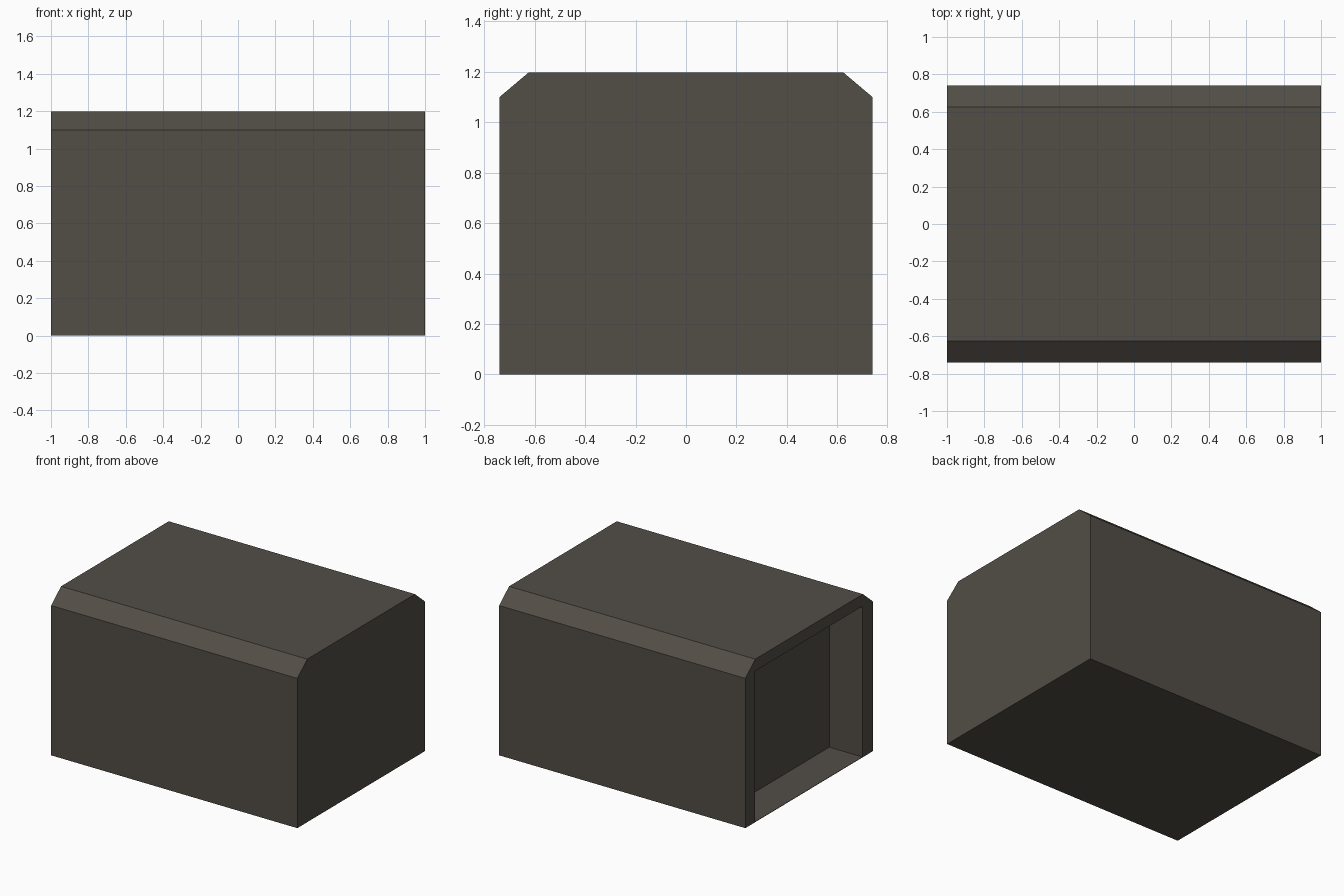
import bpy, bmesh

if "Cube" in bpy.data.objects:
    bpy.data.objects.remove(bpy.data.objects["Cube"])

# One dark warm grey for the whole model
grey = bpy.data.materials.new("dark warm grey")
grey.diffuse_color = (0.084, 0.074, 0.061, 1)
grey.use_nodes = True
grey.node_tree.nodes["Principled BSDF"].inputs["Base Color"].default_value = grey.diffuse_color


def extrude_profile(name, profile, x0, x1):
    """Solid made from a (y, z) outline swept from x0 to x1."""
    bm = bmesh.new()
    face = bm.faces.new([bm.verts.new((x0, y, z)) for y, z in profile])
    ext = bmesh.ops.extrude_face_region(bm, geom=[face])
    verts = [g for g in ext["geom"] if isinstance(g, bmesh.types.BMVert)]
    bmesh.ops.translate(bm, verts=verts, vec=(x1 - x0, 0, 0))
    bmesh.ops.recalc_face_normals(bm, faces=bm.faces)
    mesh = bpy.data.meshes.new(name)
    bm.to_mesh(mesh)
    bm.free()
    mesh.materials.append(grey)
    obj = bpy.data.objects.new(name, mesh)
    bpy.context.collection.objects.link(obj)
    return obj


# Block with the two long top edges bevelled
housing = extrude_profile("housing", [
    (-0.74, 0), (0.74, 0), (0.74, 1.10), (0.625, 1.197),
    (-0.625, 1.197), (-0.74, 1.10)], -1, 1)

# Shallow doorway recess in the left end, down to a paper-thin floor
cutter = extrude_profile("doorway_cutter", [
    (-0.62, 0.003), (0.625, 0.003), (0.625, 1.11), (-0.62, 1.11)], -1.2, -0.73)
cutter.hide_render = True
cutter.hide_viewport = False

cut = housing.modifiers.new("doorway", "BOOLEAN")
cut.operation = "DIFFERENCE"
cut.solver = "EXACT"
cut.object = cutter

# Apply the cut and drop the helper
bpy.context.view_layer.objects.active = housing
housing.select_set(True)
bpy.ops.object.modifier_apply(modifier=cut.name)
bpy.data.objects.remove(cutter)
